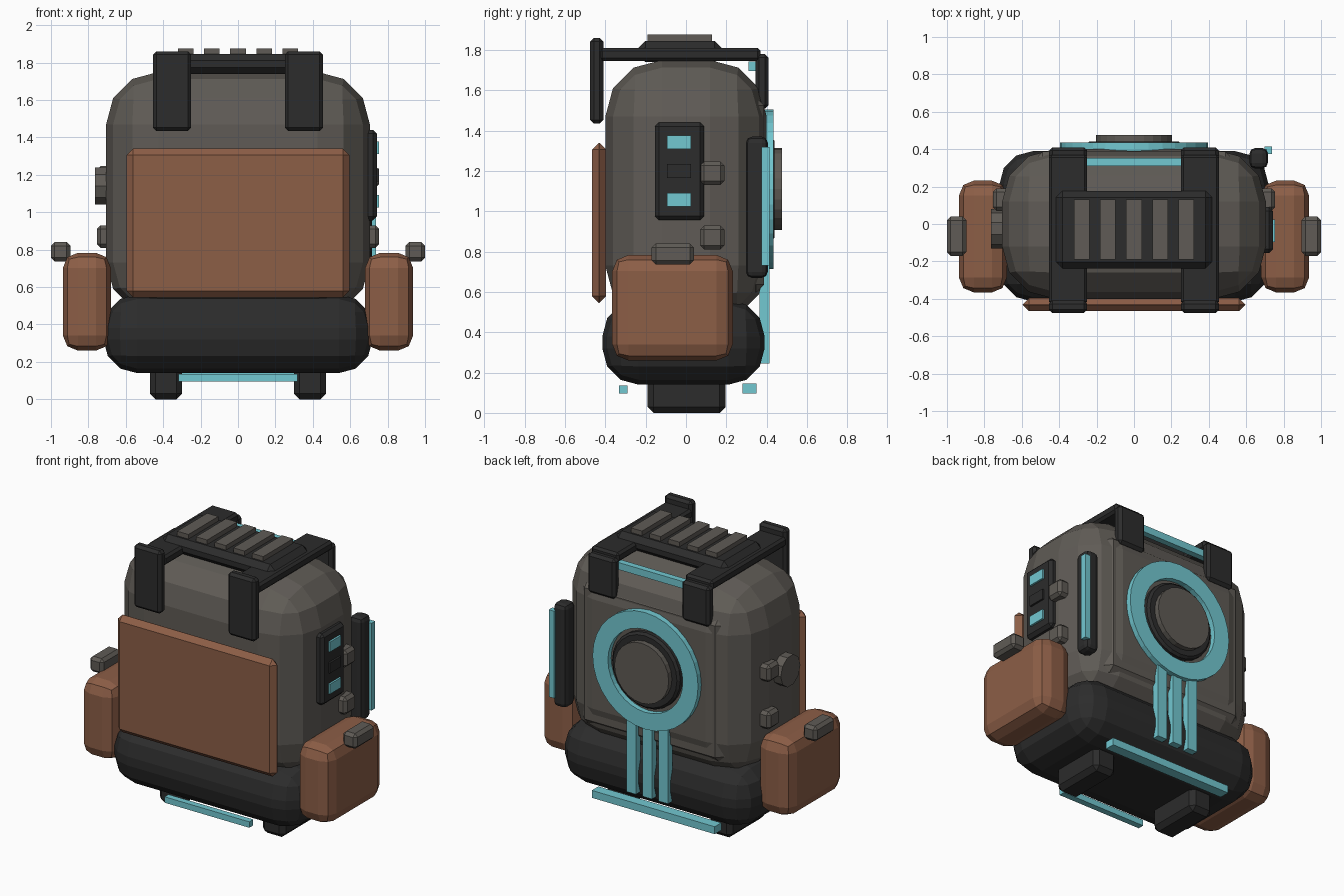
import bpy, bmesh, math
from mathutils import Matrix

if "Cube" in bpy.data.objects:
    bpy.data.objects.remove(bpy.data.objects["Cube"])


def material(name, rgb):
    m = bpy.data.materials.new(name)
    m.diffuse_color = (*rgb, 1)
    m.use_nodes = True
    m.node_tree.nodes["Principled BSDF"].inputs["Base Color"].default_value = m.diffuse_color
    return m


GREY = material("warm grey fabric", (0.115, 0.105, 0.092))
DARK = material("charcoal", (0.025, 0.025, 0.025))
BROWN = material("brown leather", (0.265, 0.112, 0.062))
CYAN = material("cyan glow", (0.17, 0.58, 0.64))


def finish(name, bm, mat):
    bmesh.ops.recalc_face_normals(bm, faces=bm.faces[:])
    mesh = bpy.data.meshes.new(name)
    bm.to_mesh(mesh)
    bm.free()
    mesh.materials.append(mat)
    ob = bpy.data.objects.new(name, mesh)
    bpy.context.collection.objects.link(ob)
    return ob


def box(name, x, y, z, mat, bevel=0.0, segments=1):
    """Box from (min, max) ranges, with rounded edges."""
    bm = bmesh.new()
    bmesh.ops.create_cube(bm, size=1)
    for v in bm.verts:
        v.co = [r[0] if c < 0 else r[1] for c, r in zip(v.co, (x, y, z))]
    if bevel:
        bmesh.ops.bevel(bm, geom=bm.edges[:], offset=bevel, segments=segments,
                        profile=0.5, affect='EDGES', clamp_overlap=True)
    return finish(name, bm, mat)


def pair(name, x, y, z, mat, bevel=0.0, segments=1):
    """The same box on the right and left sides."""
    box("right_" + name, x, y, z, mat, bevel, segments)
    box("left_" + name, (-x[1], -x[0]), y, z, mat, bevel, segments)


def disc(name, center, radius, depth, axis, sides, mat, bevel=0.0):
    bm = bmesh.new()
    bmesh.ops.create_cone(bm, cap_ends=True, segments=sides, radius1=radius,
                          radius2=radius, depth=depth)
    if bevel:
        rim = [e for e in bm.edges if abs(e.verts[0].co.z - e.verts[1].co.z) < 1e-5]
        bmesh.ops.bevel(bm, geom=rim, offset=bevel, segments=1, affect='EDGES')
    turn = Matrix.Rotation(math.pi / 2, 4, axis)
    bm.transform(Matrix.Translation(center) @ turn)
    return finish(name, bm, mat)


def ring(name, z, outer, inner, y0, y1, sides, mat):
    """Flat annulus facing the back."""
    bm = bmesh.new()
    loops = []
    for i in range(sides):
        a = math.tau * i / sides
        loops.append([bm.verts.new((r * math.cos(a), y, z + r * math.sin(a)))
                      for r, y in ((outer, y0), (outer, y1), (inner, y1), (inner, y0))])
    for i in range(sides):
        p, q = loops[i], loops[(i + 1) % sides]
        for k in range(4):
            n = (k + 1) % 4
            bm.faces.new((p[k], p[n], q[n], q[k]))
    return finish(name, bm, mat)


# Main bag and bed roll
box("bag_body", (-.705, .705), (-.40, .40), (.45, 1.75), GREY, .28, 3)
box("bottom_roll", (-.72, .72), (-.415, .39), (.14, .56), DARK, .18, 3)

# Front flap
box("front_flap", (-.595, .595), (-.466, -.396), (.545, 1.34), BROWN, .034)

# Shoulder straps over the top
pair("strap_front", (.25, .455), (-.475, -.41), (1.435, 1.86), DARK, .018)
pair("strap_top", (.25, .455), (-.43, .37), (1.745, 1.81), DARK, .015)
pair("strap_back", (.25, .455), (.345, .41), (1.51, 1.78), DARK, .018)

# Ribbed lid
box("lid_plate", (-.418, .418), (-.237, .177), (1.74, 1.845), DARK, .035)
for i in range(5):
    cx = (i - 2) * .14
    box(f"lid_rib_{i + 1}", (cx - .042, cx + .042), (-.19, .13), (1.80, 1.876), GREY)

# Side pockets, buckles, clips and feet
pair("pocket", (.68, .936), (-.366, .232), (.26, .783), BROWN, .08, 2)
pair("pocket_buckle", (.896, 1.0), (-.17, .04), (.737, .84), GREY, .02)
pair("upper_clip", (.66, .755), (.07, .19), (1.13, 1.247), GREY, .02)
pair("lower_clip", (.66, .755), (.07, .19), (.81, .93), GREY, .02)
pair("foot", (.30, .47), (-.19, .197), (0, .17), DARK, .03)

# Left knob
disc("left_knob", (-.72, -.025, 1.14), .105, .09, 'Y', 10, GREY)

# Right control panel
box("control_panel", (.67, .742), (-.155, .09), (.957, 1.44), DARK, .02)
for name, z0, z1, mat in (("upper_screen", 1.31, 1.377, CYAN),
                          ("panel_button", 1.165, 1.235, DARK),
                          ("lower_screen", 1.025, 1.092, CYAN)):
    box(name, (.735, .755), (-.095, .025), (z0, z1), mat)

# Side tube with light strip
box("side_tube", (.617, .716), (.297, .406), (.67, 1.37), DARK, .03, 2)
box("tube_light", (.697, .737), (.375, .414), (.73, 1.32), CYAN)

# Back panel with ring light and round core
box("back_panel", (-.53, .53), (.305, .388), (.595, 1.567), GREY, .06)
ring("ring_light", 1.11, .395, .28, .375, .435, 32, CYAN)
disc("core_housing", (0, .39, 1.11), .255, .10, 'X', 24, DARK, .015)
disc("core_cap", (0, .43, 1.11), .203, .09, 'X', 24, GREY)
for i in (-1, 0, 1):
    box(f"back_cable_{i + 2}", (i * .12 - .036, i * .12 + .036), (.365, .415),
        (.245, .76), CYAN)

# Light bars
box("top_light_bar", (-.30, .30), (.31, .352), (1.695, 1.743), CYAN)
box("front_light_bar", (-.317, .317), (-.332, -.29), (.095, .135), CYAN)
box("rear_light_bar", (-.46, .46), (.28, .35), (.097, .147), CYAN)
